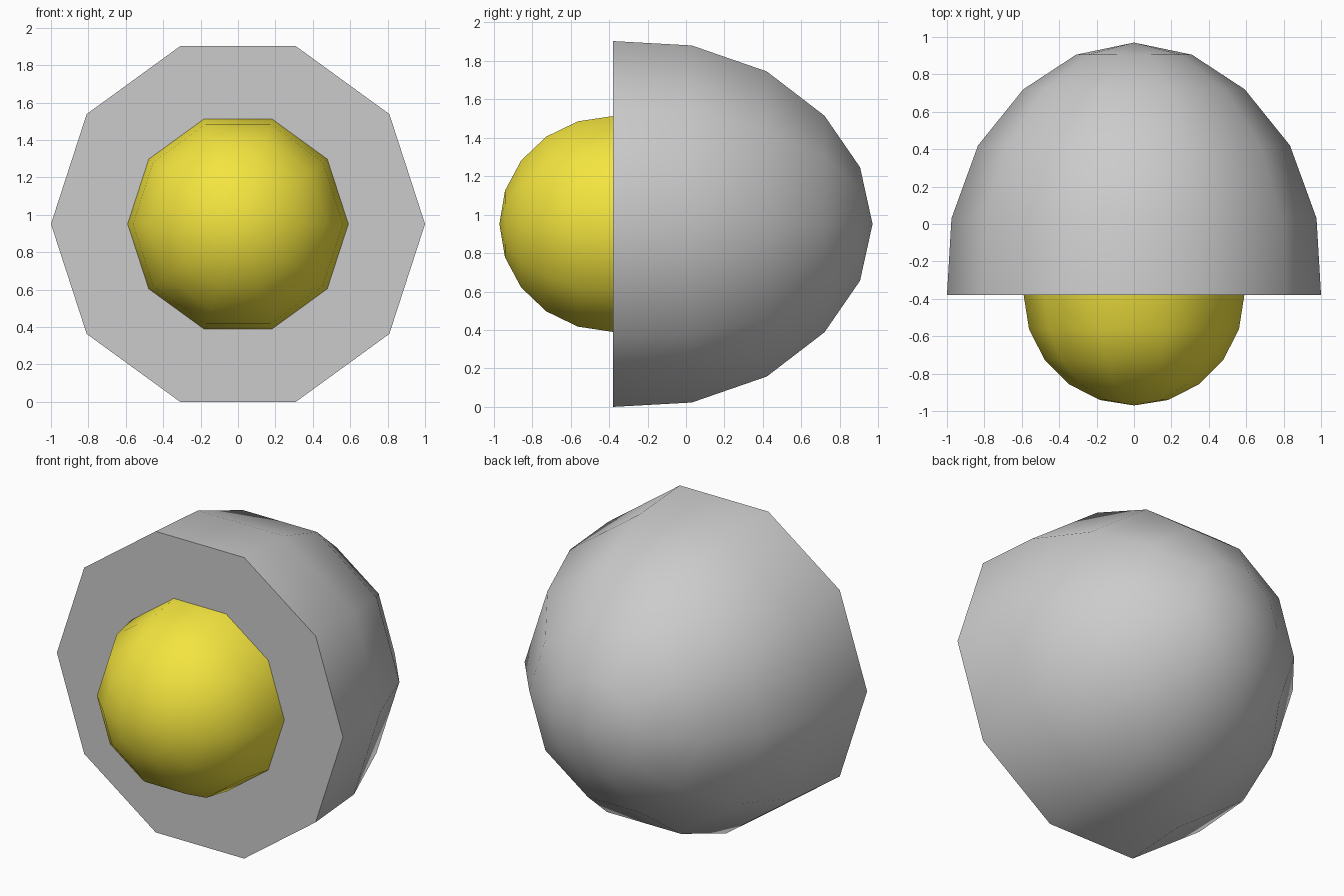
import bpy, bmesh
from math import cos, sin, pi, radians

if "Cube" in bpy.data.objects:
    bpy.data.objects.remove(bpy.data.objects["Cube"])

SIDES = 10
CENTRE_Z = sin(radians(72))  # decagon of radius 1 resting on a flat side


def lathe(name, profile, tip_y, colour=None):
    """Spin (y, radius) rings about the y axis, ending in a pole, with a flat cap on the first ring."""
    bm = bmesh.new()
    rings = [[bm.verts.new((r * cos(2 * pi * i / SIDES), y, CENTRE_Z + r * sin(2 * pi * i / SIDES)))
              for i in range(SIDES)] for y, r in profile]
    tip = bm.verts.new((0, tip_y, CENTRE_Z))
    bm.faces.new(rings[0])
    for i in range(SIDES):
        j = (i + 1) % SIDES
        for a, b in zip(rings, rings[1:]):
            bm.faces.new((a[i], a[j], b[j], b[i]))
        bm.faces.new((rings[-1][i], rings[-1][j], tip))
    bmesh.ops.recalc_face_normals(bm, faces=bm.faces)
    mesh = bpy.data.meshes.new(name)
    bm.to_mesh(mesh)
    bm.free()
    obj = bpy.data.objects.new(name, mesh)
    bpy.context.collection.objects.link(obj)
    if colour:
        mat = bpy.data.materials.new(name + "_colour")
        mat.diffuse_color = colour
        mat.use_nodes = True
        mat.node_tree.nodes["Principled BSDF"].inputs["Base Color"].default_value = mat.diffuse_color
        mesh.materials.append(mat)
    bpy.ops.object.select_all(action='DESELECT')
    obj.select_set(True)
    bpy.context.view_layer.objects.active = obj
    bpy.ops.object.shade_smooth_by_angle(angle=radians(60))
    return obj


FRONT_Y = -0.38

# Grey rounded housing with a flat front
lathe("housing", [(FRONT_Y, 1.0), (0.03, 0.976), (0.42, 0.834), (0.72, 0.592), (0.905, 0.31)], 0.97)

# Yellow half-sphere bulb on the front face
R = 0.59
bulb_profile = [(FRONT_Y - R * sin(radians(18 * k)), R * cos(radians(18 * k))) for k in range(5)]
lathe("bulb", bulb_profile, FRONT_Y - R, (0.9, 0.78, 0.05, 1))
